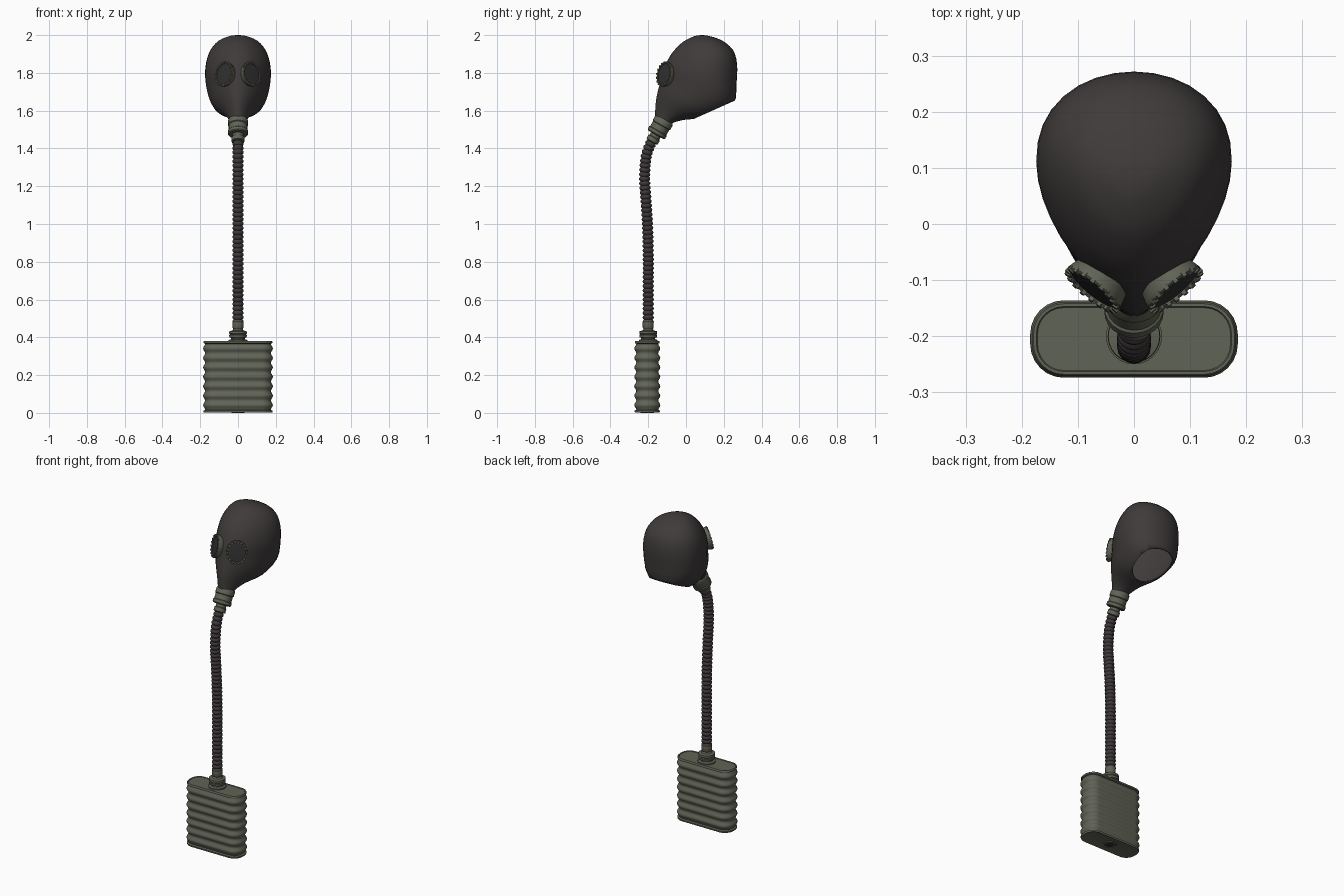
import bpy, bmesh, math
from mathutils import Vector, Matrix

if "Cube" in bpy.data.objects:
    bpy.data.objects.remove(bpy.data.objects["Cube"])


def material(name, rgb):
    m = bpy.data.materials.new(name)
    m.diffuse_color = (*rgb, 1)
    m.use_nodes = True
    m.node_tree.nodes["Principled BSDF"].inputs["Base Color"].default_value = m.diffuse_color
    return m


RUBBER = material("dark rubber", (0.050, 0.043, 0.043))
OLIVE = material("olive metal", (0.118, 0.126, 0.093))
HOSE = material("hose rubber", (0.050, 0.040, 0.042))
LENS = material("dark lens", (0.030, 0.029, 0.029))


def finish(name, bm, mat, angle=40):
    bmesh.ops.recalc_face_normals(bm, faces=bm.faces[:])
    me = bpy.data.meshes.new(name)
    bm.to_mesh(me)
    bm.free()
    me.materials.append(mat)
    me.shade_smooth()
    me.set_sharp_from_angle(angle=math.radians(angle))
    ob = bpy.data.objects.new(name, me)
    bpy.context.collection.objects.link(ob)
    return ob


def loft(rings, cap_start=True, cap_end=True):
    """Skin a list of equal-length closed point rings."""
    bm = bmesh.new()
    loops = [[bm.verts.new(p) for p in r] for r in rings]
    n = len(loops[0])
    for a, b in zip(loops, loops[1:]):
        for i in range(n):
            j = (i + 1) % n
            bm.faces.new((a[i], a[j], b[j], b[i]))
    if cap_start:
        bm.faces.new(loops[0][::-1])
    if cap_end:
        bm.faces.new(loops[-1])
    return bm


def lathe(profile, matrix, n=24):
    """Revolve (radius, height) pairs about the matrix's z axis."""
    return loft([[matrix @ Vector((r * math.cos(2 * math.pi * i / n),
                                   r * math.sin(2 * math.pi * i / n), h))
                  for i in range(n)] for r, h in profile])


def aim(origin, axis):
    return Matrix.Translation(origin) @ Vector(axis).to_track_quat('Z', 'Y').to_matrix().to_4x4()


def spline(points, per):
    """Catmull-Rom through vectors of any size."""
    p = [Vector(q) for q in points]
    p = [p[0] * 2 - p[1]] + p + [p[-1] * 2 - p[-2]]
    out = []
    for k in range(1, len(p) - 2):
        a, b, c, d = p[k - 1:k + 3]
        for s in range(per):
            t = s / per
            out.append((b * 2 + (c - a) * t + (a * 2 - b * 5 + c * 4 - d) * t * t
                        + (b * 3 - a - c * 3 + d) * t ** 3) * 0.5)
    return out + [p[-2]]


# Mask: egg-shaped sections (front y, front z, back y, back z, half width)
sections = [
    (-0.165, 1.550, -0.090, 1.515, 0.046),
    (-0.163, 1.600, -0.070, 1.535, 0.050),
    (-0.158, 1.660, 0.000, 1.553, 0.078),
    (-0.145, 1.720, 0.130, 1.565, 0.126),
    (-0.130, 1.780, 0.250, 1.630, 0.157),
    (-0.113, 1.830, 0.268, 1.750, 0.171),
    (-0.090, 1.880, 0.270, 1.850, 0.164),
    (-0.060, 1.922, 0.248, 1.922, 0.142),
    (-0.015, 1.965, 0.190, 1.972, 0.102),
    (0.040, 1.993, 0.120, 1.996, 0.045),
    (0.076, 2.000, 0.084, 2.000, 0.005),
]


def egg(s, n=36):
    front, back = Vector((0, s[0], s[1])), Vector((0, s[2], s[3]))
    ring = []
    for i in range(n):
        c, d = math.cos(2 * math.pi * i / n), math.sin(2 * math.pi * i / n)
        p = (front + back) / 2 + (front - back) / 2 * c
        p.x = s[4] * d * (1 - 0.2 * c)
        ring.append(p)
    return ring


bm = loft([egg(s) for s in spline(sections, 3)])
# Neck opening
bmesh.ops.bisect_plane(bm, geom=bm.verts[:] + bm.edges[:] + bm.faces[:],
                       plane_co=(0, 0.24, 1.645), plane_no=(0, 0.085, -0.19), clear_outer=True)
mask = finish("mask", bm, RUBBER, 60)
shell = mask.modifiers.new("thickness", 'SOLIDIFY')
shell.thickness = 0.006
shell.offset = -1

# Eyepieces: notched rim and lens on each side
for side, label in ((-1, "right"), (1, "left")):
    m = aim((side * 0.070, -0.112, 1.793), (side * 0.63, -0.77, 0.22)) \
        @ Matrix.Diagonal((0.059, 0.067, 1, 1))
    bm = lathe([(0.90, -0.022), (0.97, -0.006), (1.0, 0.0), (0.99, 0.006),
                (0.93, 0.009), (0.86, 0.006), (0.84, 0.001)], m, 32)
    for i in range(18):
        a = 2 * math.pi * i / 18
        spot = Matrix.Translation((0.92 * math.cos(a), 0.92 * math.sin(a), 0.007)) \
            @ Matrix.Rotation(a, 4, 'Z') @ Matrix.Diagonal((0.17, 0.14, 0.009, 1))
        bmesh.ops.create_cube(bm, size=1, matrix=m @ spot)
    finish(label + "_eye_rim", bm, OLIVE)
    finish(label + "_lens", lathe([(0.86, 0.001), (0.85, 0.004), (0.4, 0.006)], m, 32), LENS)

# Snout coupling
finish("snout_coupling", lathe(
    [(0.045, -0.015), (0.051, -0.006), (0.053, 0.0), (0.053, 0.024), (0.049, 0.028),
     (0.049, 0.058), (0.053, 0.062), (0.053, 0.078), (0.048, 0.083), (0.029, 0.084),
     (0.029, 0.098), (0.034, 0.102), (0.034, 0.124), (0.028, 0.127)],
    aim((0, -0.118, 1.545), (0, -0.04, -0.07))), OLIVE)

# Corrugated hose swept along a curve in the yz plane
path = spline([(0, -0.172, 1.455), (0, -0.198, 1.400), (0, -0.213, 1.340), (0, -0.219, 1.240),
               (0, -0.212, 1.130), (0, -0.204, 1.000), (0, -0.200, 0.850), (0, -0.200, 0.650),
               (0, -0.200, 0.470)], 24)
dist = [0.0]
for a, b in zip(path, path[1:]):
    dist.append(dist[-1] + (b - a).length)


def along(d):
    k = 0
    while k < len(path) - 2 and dist[k + 1] < d:
        k += 1
    return path[k].lerp(path[k + 1], (d - dist[k]) / (dist[k + 1] - dist[k]))


RIDGES, STEPS, SIDES = 42, 4, 16
total = RIDGES * STEPS
rings = []
for k in range(total + 1):
    d = dist[-1] * k / total
    centre = along(d)
    tangent = (along(min(d + 0.01, dist[-1])) - along(max(d - 0.01, 0))).normalized()
    across = tangent.cross(Vector((1, 0, 0)))
    r = (0.023, 0.028, 0.030, 0.028)[k % STEPS]
    rings.append([centre + Vector((r * math.cos(2 * math.pi * i / SIDES), 0, 0))
                  + across * r * math.sin(2 * math.pi * i / SIDES) for i in range(SIDES)])
finish("hose", loft(rings), HOSE, 60)

# Canister neck and collar
finish("canister_neck", lathe(
    [(0.050, 0.375), (0.050, 0.386), (0.037, 0.390), (0.037, 0.397), (0.046, 0.400),
     (0.047, 0.412), (0.043, 0.416), (0.047, 0.420), (0.046, 0.432), (0.030, 0.436),
     (0.025, 0.445), (0.029, 0.452), (0.029, 0.484), (0.025, 0.492), (0.02, 0.492)],
    Matrix.Translation((0, -0.2, 0))), OLIVE)


# Ribbed canister with rounded ends
def rounded(inset, z, steps=6):
    hx, hy, r = 0.185 - inset, 0.069 - inset, 0.060 - inset
    ring = []
    for q, (sx, sy) in enumerate(((1, 1), (-1, 1), (-1, -1), (1, -1))):
        for i in range(steps + 1):
            a = math.pi / 2 * (q + i / steps)
            ring.append((sx * (hx - r) + r * math.cos(a),
                         -0.205 + sy * (hy - r) + r * math.sin(a), z))
    return ring


RIBS, LOW, HIGH = 7, 0.016, 0.366
levels = [(0.012, 0.004), (0.004, 0.002), (0.002, 0.006), (0.002, 0.012)]
for k in range(RIBS * 6 + 1):
    wave = 0.5 + 0.5 * math.cos(2 * math.pi * k / 6)
    levels.append((0.011 * wave, LOW + (HIGH - LOW) * k / (RIBS * 6)))
levels += [(0.003, 0.369), (0.003, 0.377), (0.006, 0.381), (0.011, 0.381), (0.013, 0.378)]
finish("canister", loft([rounded(*v) for v in levels]), OLIVE)

# Inlet ring and recess under the canister
base = Matrix.Translation((0, -0.205, 0))
finish("inlet_ring", lathe([(0.037, 0.006), (0.035, 0.0), (0.027, 0.0), (0.025, 0.003)], base), OLIVE)
finish("inlet_hole", lathe([(0.024, 0.006), (0.024, 0.002)], base), LENS)
